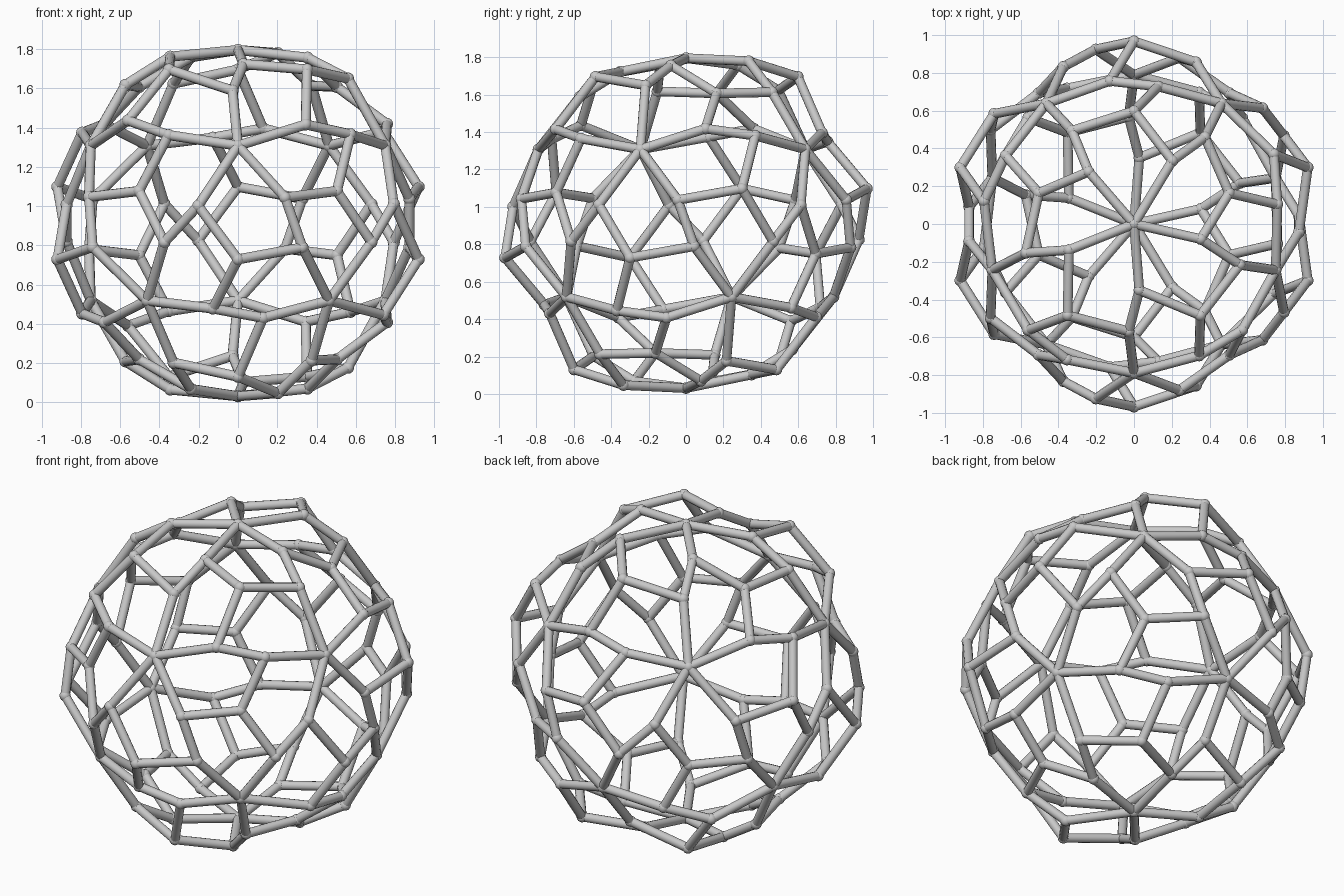
import bpy, bmesh, math
from mathutils import Matrix, Vector

if "Cube" in bpy.data.objects:
    bpy.data.objects.remove(bpy.data.objects["Cube"])

STRUT_R, JOINT_R = 0.0255, 0.031
R5 = 0.882                                # five-way hubs
R3_OUT, R3_IN = 0.985, 0.873              # outer and sunken three-way hubs
# The five slightly different nodes around the top hub
RING = [Vector(p) for p in ((0.203, 0.335, 0.866), (-0.24, 0.277, 0.845), (-0.345, -0.138, 0.848),
                            (0.028, -0.35, 0.81), (0.354, -0.08, 0.843))]
IDEAL = Vector((0.195, 0.331, 0.875))     # evenly spaced node, used only to find neighbours
LIFT = R5 + JOINT_R

grey = bpy.data.materials.new("grey")
grey.diffuse_color = (0.58, 0.58, 0.58, 1)
grey.use_nodes = True
grey.node_tree.nodes["Principled BSDF"].inputs["Base Color"].default_value = grey.diffuse_color


def polar(radius, azimuth, tilt):
    a = math.radians(azimuth)
    return radius * Vector((math.sin(tilt) * math.cos(a), math.sin(tilt) * math.sin(a), math.cos(tilt)))


# Frame of three perpendicular two-fold axes
half = math.atan(2) / 2
s, c = math.sin(half), math.cos(half)
frame = Matrix(((1, 0, 0), (0, -s, c), (0, c, s)))

# The 12 tetrahedral rotations in that frame
cycle = Matrix(((0, 0, 1), (1, 0, 0), (0, 1, 0)))
powers = [Matrix.Identity(3), cycle, cycle @ cycle]
signs = [Matrix.Diagonal(d) for d in ((1, 1, 1), (1, -1, -1), (-1, 1, -1), (-1, -1, 1))]
turns = [frame @ p @ d @ frame.transposed() for p in powers for d in signs]


def three_hub(azimuth):
    d = polar(1, azimuth, math.radians(37.377))
    f = [abs(v) for v in frame.transposed() @ d]
    return d * (R3_IN if max(f) - min(f) < 0.05 else R3_OUT)


# Repeat the five nodes, with their two hubs and their mate, around the ball
ideal, actual, mates, links = [], [], [], []
for t in turns:
    for k in range(5):
        spun = Matrix.Rotation(math.radians(72 * k), 3, 'Z') @ IDEAL
        flip = Matrix.Rotation(math.pi, 3, polar(1, 54 + 72 * k, half))
        ideal.append(t @ spun)
        mates.append(t @ flip @ spun)
        actual.append(t @ RING[k])
        links.append((t @ Vector((0, 0, R5)), t @ three_hub(90 + 72 * k)))

joints, struts = list(actual), []
for i, hubs in enumerate(links):
    for h in hubs:
        struts.append((actual[i], h))
        if all((h - q).length > 0.05 for q in joints):
            joints.append(h)
    j = min(range(60), key=lambda n: (ideal[n] - mates[i]).length)
    if i < j:
        struts.append((actual[i], actual[j]))


def finish(name, bm):
    me = bpy.data.meshes.new(name)
    for f in bm.faces:
        f.smooth = len(f.verts) <= 4
    bm.to_mesh(me)
    bm.free()
    me.materials.append(grey)
    ob = bpy.data.objects.new(name, me)
    ob.location.z = LIFT
    bpy.context.collection.objects.link(ob)


# Round joints
bm = bmesh.new()
for v in joints:
    bmesh.ops.create_uvsphere(bm, u_segments=12, v_segments=8, radius=JOINT_R, matrix=Matrix.Translation(v))
finish("joints", bm)

# Straight struts between joints
bm = bmesh.new()
for a, b in struts:
    d = b - a
    m = Matrix.Translation((a + b) / 2) @ d.to_track_quat('Z', 'Y').to_matrix().to_4x4()
    bmesh.ops.create_cone(bm, cap_ends=True, segments=12, radius1=STRUT_R, radius2=STRUT_R,
                          depth=d.length, matrix=m)
finish("struts", bm)
